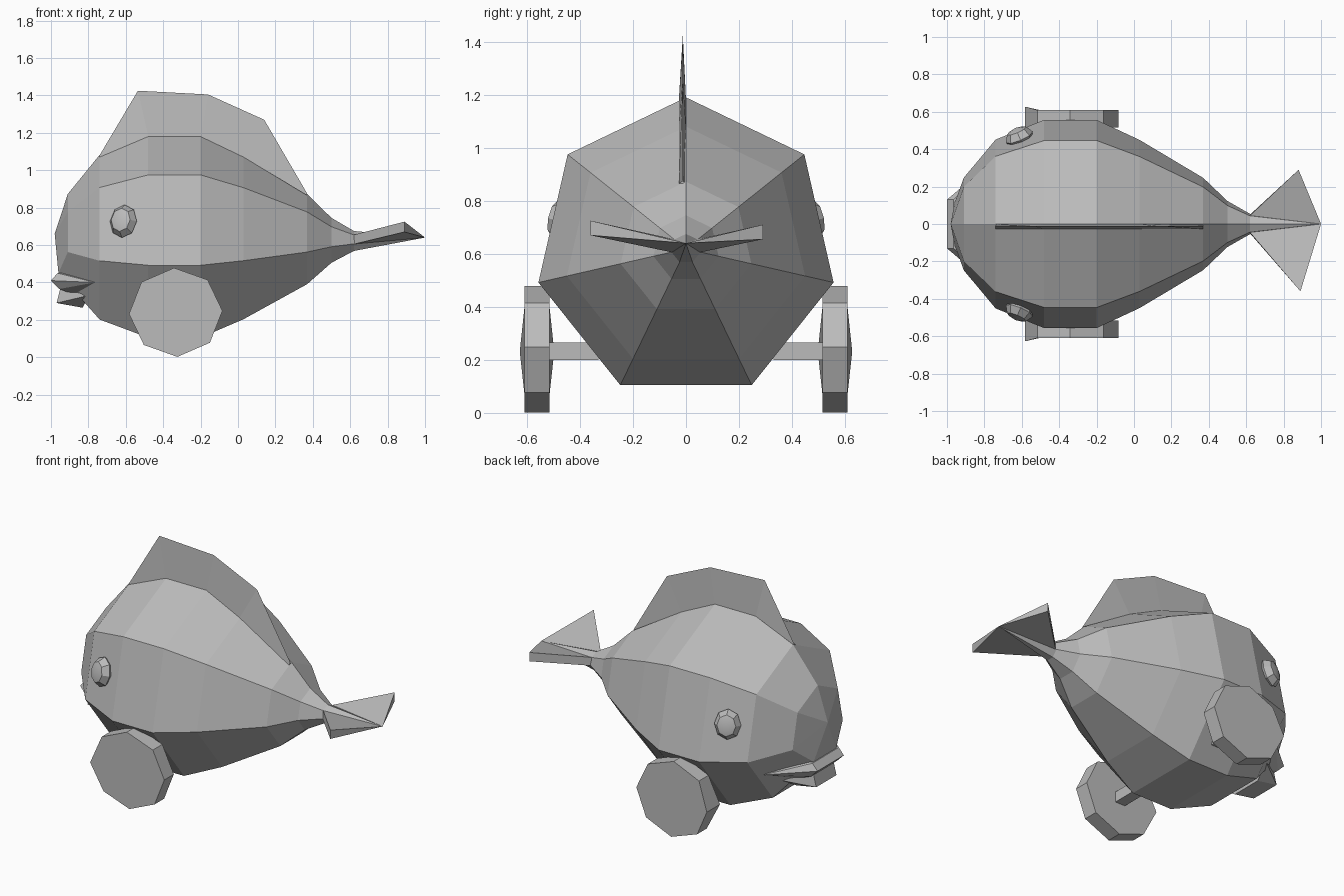
import bpy
import math
from math import sin, cos, pi
from mathutils import Vector

if "Cube" in bpy.data.objects:
    bpy.data.objects.remove(bpy.data.objects["Cube"], do_unlink=True)

# Single plain colour
grey = bpy.data.materials.new("grey")
grey.use_nodes = True
colour = (0.5, 0.5, 0.5, 1)
grey.diffuse_color = colour
grey.node_tree.nodes["Principled BSDF"].inputs["Base Color"].default_value = colour


def build(name, verts, faces):
    mesh = bpy.data.meshes.new(name)
    mesh.from_pydata(verts, [], faces)
    mesh.materials.append(grey)
    obj = bpy.data.objects.new(name, mesh)
    bpy.context.collection.objects.link(obj)
    # Consistent outward normals
    bpy.context.view_layer.objects.active = obj
    bpy.ops.object.mode_set(mode='EDIT')
    bpy.ops.mesh.select_all(action='SELECT')
    bpy.ops.mesh.normals_make_consistent(inside=False)
    bpy.ops.object.mode_set(mode='OBJECT')
    return obj


def loft(name, rings):
    """Join equal-sized rings; single-point rings at the ends become fans."""
    verts, faces, rows = [], [], []
    for ring in rings:
        rows.append(range(len(verts), len(verts) + len(ring)))
        verts += ring
    n = max(len(r) for r in rows)
    for a, b in zip(rows, rows[1:]):
        for i in range(n):
            j = (i + 1) % n
            if len(a) == 1:
                faces.append((a[0], b[i], b[j]))
            elif len(b) == 1:
                faces.append((a[i], b[0], a[j]))
            else:
                faces.append((a[i], b[i], b[j], a[j]))
    for end in (rows[0], rows[-1]):
        if len(end) > 1:
            faces.append(tuple(end))
    return build(name, verts, faces)


# Seven-sided body, turned about the long axis
profile = [(-0.91, 0.254), (-0.74, 0.463), (-0.48, 0.571), (-0.2, 0.571),
           (0.03, 0.461), (0.37, 0.253), (0.5, 0.126), (0.62, 0.056)]
rings = [[(x, r * sin(k * 2 * pi / 7), 0.619 + r * cos(k * 2 * pi / 7))
          for k in range(7)] for x, r in profile]
for k in (3, 4):  # lift the chin above the mouth
    rings[0][k] = (-0.96, rings[0][k][1], 0.45)
loft("body", [[(-0.98, 0, 0.66)]] + rings + [[(1.0, 0, 0.64)]])

# Back fin: a thin wedge standing on the body
base = [(-0.74, 1.07), (-0.48, 1.18), (-0.2, 1.18), (0.03, 1.07), (0.37, 0.865)]
crest = [(-0.74, 1.08), (-0.535, 1.425), (-0.16, 1.405), (0.14, 1.27), (0.37, 0.875)]
loft("back_fin", [[(b[0], 0, b[1]), (c[0], -0.012, c[1]), (b[0], -0.027, b[1])]
                  for b, c in zip(base, crest)])

# Tail fins, the two sides slightly unequal
for name, side, x, y, z in (("tail_fin_left", 1, 0.88, 0.29, 0.655),
                            ("tail_fin_right", -1, 0.89, 0.36, 0.67)):
    build(name, [(0.62, side * 0.05, 0.605), (0.62, side * 0.045, 0.655),
                 (x, side * y, z), (x, side * y, z + 0.055), (1.0, 0, 0.64)],
          [(0, 2, 3, 1), (2, 4, 3), (1, 3, 4), (0, 4, 2), (0, 1, 4)])

# Lips wrapped around the chin
upper = [(-0.9, 0.455), (-0.965, 0.45), (-1.0, 0.41), (-0.955, 0.365), (-0.88, 0.335)]
lower = [(-0.87, 0.37), (-0.95, 0.37), (-0.97, 0.29), (-0.83, 0.265)]
for name, section, half, end in (("upper_lip", upper, 0.13, (-0.765, 0.33, 0.40)),
                                 ("lower_lip", lower, 0.1, (-0.80, 0.21, 0.33))):
    x, y, z = end
    loft(name, [[(x, -y, z)]] +
         [[(a, s * half, b) for a, b in section] for s in (-1, 1)] +
         [[(x, y, z)]])

for side, word in ((1, "left"), (-1, "right")):
    # Eight-sided wheel, bulging a little at its leading corner
    rim = []
    for depth in (-1, 1):
        ring = []
        for k in range(8):
            a = k * pi / 4 + math.radians(2)
            half = 0.065 if k == 4 else 0.047
            ring.append((-0.333 + 0.25 * cos(a), side * (0.562 + depth * half),
                         0.24 + 0.238 * sin(a)))
        rim.append(ring)
    loft("wheel_" + word, rim)

    # Axle
    loft("axle_" + word, [[(-0.33 + dx, side * y, 0.233 + dz) for dx, dz in
                           ((-0.035, -0.033), (0.035, -0.033), (0.035, 0.033), (-0.035, 0.033))]
                          for y in (0.33, 0.53)])

    # Eye: a flattened ball facing out of the body side
    bpy.ops.mesh.primitive_uv_sphere_add(segments=8, ring_count=4, radius=1,
                                         location=(-0.613, side * 0.464, 0.727))
    eye = bpy.context.object
    eye.name = "eye_" + word
    eye.scale = (0.078, 0.09, 0.055)
    eye.rotation_euler = Vector((-0.38, side * 0.9, 0.2)).to_track_quat('Z', 'Y').to_euler()
    eye.data.materials.append(grey)
    bpy.ops.object.shade_smooth_by_angle(angle=math.radians(40))
